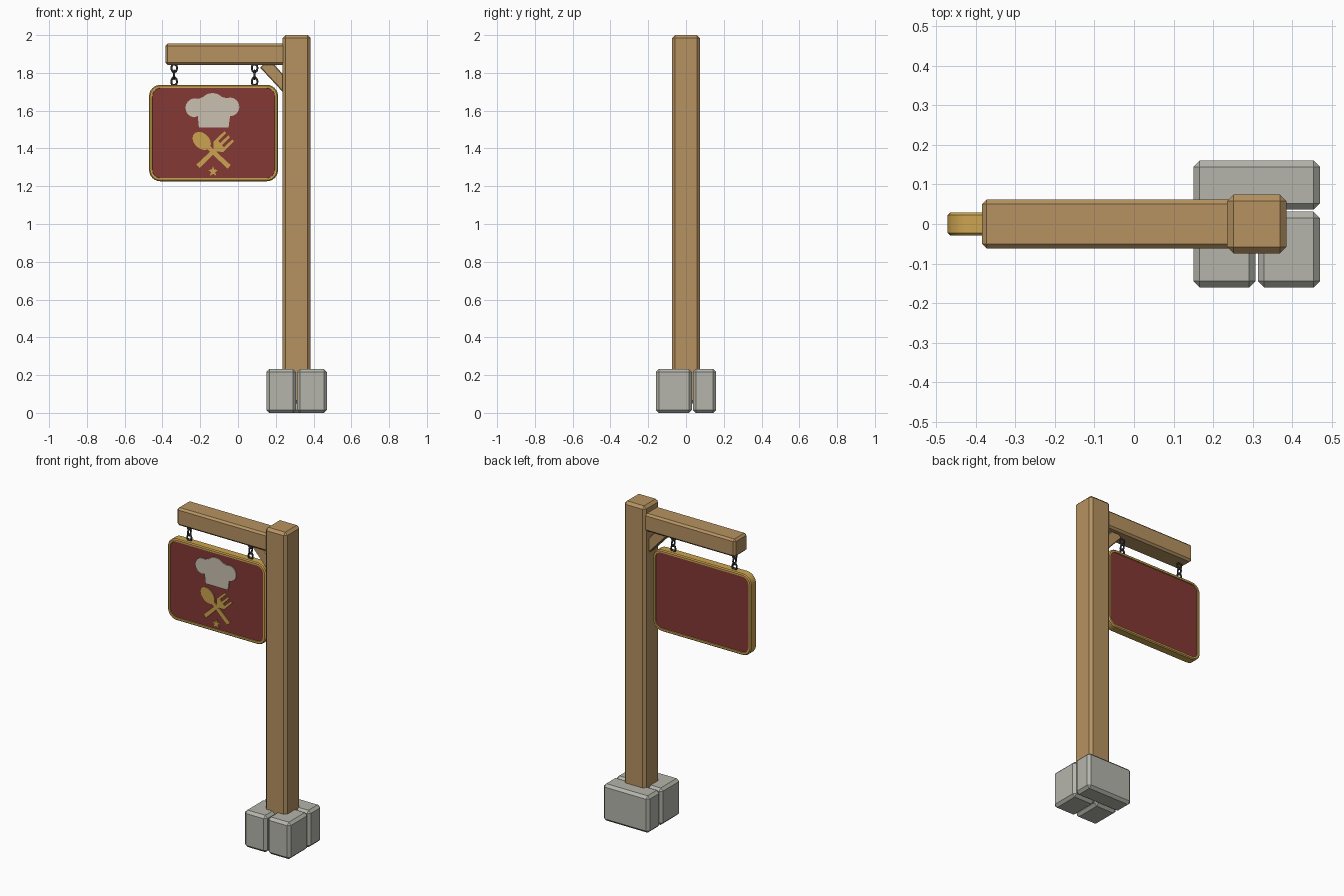
import bpy, bmesh, math
from mathutils import Vector

old = bpy.data.objects.get("Cube")
if old:
    bpy.data.objects.remove(old, do_unlink=True)


def material(name, r, g, b):
    m = bpy.data.materials.new(name)
    m.use_nodes = True
    m.diffuse_color = (r, g, b, 1)
    m.node_tree.nodes["Principled BSDF"].inputs["Base Color"].default_value = (r, g, b, 1)
    return m


WOOD = material("wood", 0.47, 0.29, 0.12)
STONE = material("stone", 0.46, 0.46, 0.41)
RED = material("dark red", 0.23, 0.04, 0.036)
GOLD = material("gold", 0.60, 0.37, 0.08)
CREAM = material("cream", 0.60, 0.53, 0.44)
IRON = material("dark iron", 0.04, 0.04, 0.04)


def finish(name, bm, mats, bevel=0):
    bmesh.ops.recalc_face_normals(bm, faces=bm.faces[:])
    mesh = bpy.data.meshes.new(name)
    bm.to_mesh(mesh)
    bm.free()
    for m in mats:
        mesh.materials.append(m)
    ob = bpy.data.objects.new(name, mesh)
    bpy.context.collection.objects.link(ob)
    if bevel:
        mod = ob.modifiers.new("chamfer", "BEVEL")
        mod.width = bevel
        mod.segments = 1
    return ob


def box(name, x, y, z, mat, bevel):
    """Chamfered box from its (low, high) extents."""
    bm = bmesh.new()
    bmesh.ops.create_cube(bm, size=1)
    for v in bm.verts:
        v.co = [(lo + hi) / 2 + c * (hi - lo) for c, (lo, hi) in zip(v.co, (x, y, z))]
    return finish(name, bm, [mat], bevel)


def prism_mesh(points, y0, y1):
    """Outline in x and z, extruded along y."""
    bm = bmesh.new()
    front = bm.faces.new([bm.verts.new((x, y0, z)) for x, z in points])
    ext = bmesh.ops.extrude_face_region(bm, geom=[front], use_keep_orig=True)
    for v in ext["geom"]:
        if isinstance(v, bmesh.types.BMVert):
            v.co.y = y1
    bmesh.ops.recalc_face_normals(bm, faces=bm.faces[:])
    return bm


def arc(cx, cz, rx, rz, start, end, n):
    angles = [math.radians(start + (end - start) * i / n) for i in range(n + 1)]
    return [(cx + rx * math.cos(a), cz + rz * math.sin(a)) for a in angles]


def place(points, ox, oz, dx, dz):
    """Turn a local outline so its u axis follows (dx, dz) from the origin."""
    d = Vector((dx, dz)).normalized()
    return [(ox + u * d.x - v * d.y, oz + u * d.y + v * d.x) for u, v in points]


# Stone footing: one wide block behind, two in front
TALL = (0, 0.232)
box("back_stone", (0.15, 0.47), (0.036, 0.16), TALL, STONE, 0.016)
box("front_right_stone", (0.15, 0.307), (-0.16, 0.031), TALL, STONE, 0.016)
box("front_left_stone", (0.313, 0.47), (-0.16, 0.031), TALL, STONE, 0.016)

# Timber post, arm and diagonal brace
box("post", (0.235, 0.385), (-0.074, 0.074), (0.05, 2), WOOD, 0.016)
box("arm", (-0.384, 0.26), (-0.0625, 0.0625), (1.843, 1.955), WOOD, 0.012)
brace = [(0.117, 1.828), (0.134, 1.846), (0.19, 1.846), (0.245, 1.785), (0.245, 1.69)]
finish("brace", prism_mesh(brace, -0.03, 0.03), [WOOD], 0.005)

# Hanging board: gold frame with a recessed red panel on both sides
L, R, B, T, RAD = -0.471, 0.212, 1.226, 1.737, 0.06
outline = []
for i, (cx, cz) in enumerate(((R - RAD, T - RAD), (L + RAD, T - RAD),
                              (L + RAD, B + RAD), (R - RAD, B + RAD))):
    outline += arc(cx, cz, RAD, RAD, 90 * i, 90 * i + 90, 6)
bm = prism_mesh(outline, -0.0225, 0.0225)
panels = [f for f in bm.faces if abs(f.normal.y) > 0.9]
for thickness, depth in ((0.006, 0.006), (0.011, 0), (0.001, -0.006)):
    bmesh.ops.inset_individual(bm, faces=panels, thickness=thickness, depth=depth,
                               use_even_offset=True)
for f in panels:
    f.material_index = 1
board = finish("sign_board", bm, [GOLD, RED])
bpy.ops.object.select_all(action="DESELECT")
board.select_set(True)
bpy.context.view_layer.objects.active = board
bpy.ops.object.shade_smooth_by_angle(angle=math.radians(25))

# Chef hat emblem
FACE = -0.022
hat = ([(-0.207, 1.512), (-0.05, 1.512)]
       + arc(-0.042, 1.62, 0.049, 0.049, -90, 110, 14)
       + arc(-0.135, 1.623, 0.07, 0.07, 45, 135, 8)
       + arc(-0.228, 1.615, 0.05, 0.05, 70, 270, 14)
       + [(-0.213, 1.572)])
finish("chef_hat", prism_mesh(hat, FACE - 0.007, FACE), [CREAM])

# Spoon, drawn from the bowl along its handle
spoon = arc(0, 0, 0.055, 0.04, 16, 344, 20) + [(0.2, -0.013), (0.2, 0.013)]
finish("spoon", prism_mesh(place(spoon, -0.192, 1.44, 0.147, -0.14), FACE - 0.006, FACE), [GOLD])

# Fork, drawn from the handle end to the three tines
fork = [(0, 0.013), (0, -0.013), (0.125, -0.011), (0.15, -0.038)]
for v in (-0.03, 0, 0.03):
    fork += [(0.17, v - 0.008), (0.23, v - 0.007), (0.23, v + 0.007), (0.17, v + 0.008)]
fork += [(0.15, 0.038), (0.125, 0.011)]
finish("fork", prism_mesh(place(fork, -0.212, 1.305, 1, 0.96), FACE - 0.007, FACE), [GOLD])

# Small star
star = []
for i in range(10):
    r = 0.012 if i % 2 else 0.028
    a = math.radians(90 + 36 * i)
    star.append((-0.132 + r * math.cos(a), 1.278 + r * math.sin(a)))
finish("star", prism_mesh(star, FACE - 0.006, FACE), [GOLD])

# Two chains of three interlocked links
for side, x in (("right", -0.338), ("left", 0.088)):
    for i in range(3):
        bpy.ops.mesh.primitive_torus_add(
            major_radius=0.015, minor_radius=0.005, major_segments=16, minor_segments=8,
            location=(x, 0, 1.826 - 0.036 * i),
            rotation=(math.pi / 2, 0, math.pi / 2 * (i % 2)))
        link = bpy.context.object
        link.name = f"{side}_chain_link_{i + 1}"
        link.scale = (1, 1.4, 1)
        link.data.materials.append(IRON)
        bpy.ops.object.shade_smooth()
